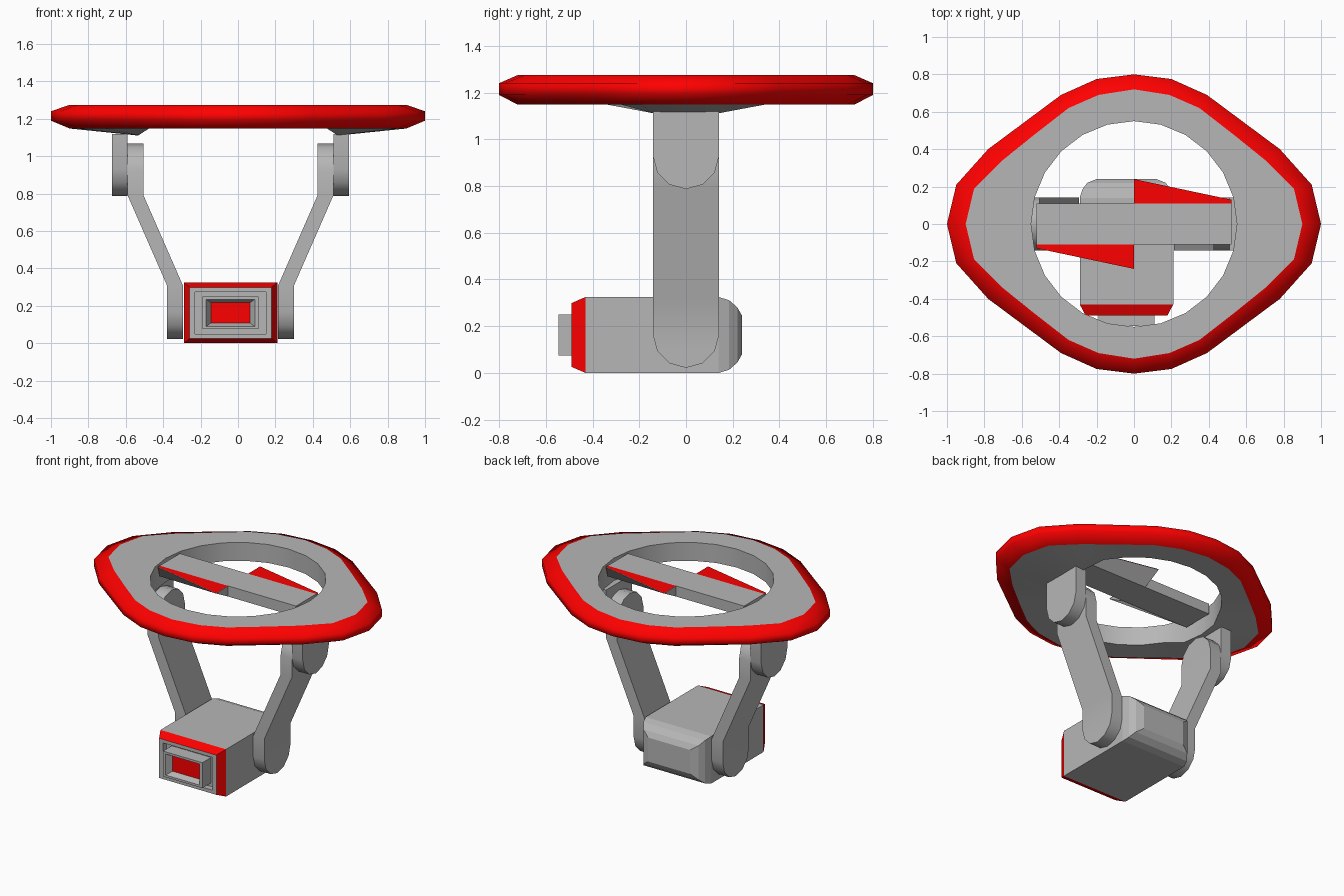
import bpy, bmesh
from math import sin, cos, pi, radians

if "Cube" in bpy.data.objects:
    bpy.data.objects.remove(bpy.data.objects["Cube"])


def colour(name, rgb):
    m = bpy.data.materials.new(name)
    m.diffuse_color = (*rgb, 1)
    m.use_nodes = True
    m.node_tree.nodes["Principled BSDF"].inputs["Base Color"].default_value = m.diffuse_color
    return m


red = colour("red", (1, 0, 0))
grey = colour("grey", (.47, .47, .47))
CX = -0.04                      # the body and arms sit slightly off centre


def make(name, verts, faces, mat=grey, smooth=None, closed=True):
    me = bpy.data.meshes.new(name)
    me.from_pydata(verts, [], faces)
    if closed:
        bm = bmesh.new()
        bm.from_mesh(me)
        bmesh.ops.recalc_face_normals(bm, faces=bm.faces)
        bm.to_mesh(me)
        bm.free()
    ob = bpy.data.objects.new(name, me)
    bpy.context.collection.objects.link(ob)
    me.materials.append(mat)
    if smooth:
        bpy.ops.object.select_all(action='DESELECT')
        ob.select_set(True)
        bpy.context.view_layer.objects.active = ob
        bpy.ops.object.shade_smooth_by_angle(angle=radians(smooth))
    return ob


def loft(name, rings, mat=grey, first=False, last=False, smooth=None):
    n = len(rings[0])
    verts = [p for r in rings for p in r]
    faces = [(k*n + i, k*n + (i+1) % n, (k+1)*n + (i+1) % n, (k+1)*n + i)
             for k in range(len(rings) - 1) for i in range(n)]
    if first:
        faces.append(tuple(reversed(range(n))))
    if last:
        faces.append(tuple(range(len(verts) - n, len(verts))))
    return make(name, verts, faces, mat, smooth, first and last)


# Landing ring: 24-sided lens-shaped outline with a round hole
def four_way(quarter):
    half = quarter + [(-x, y) for x, y in quarter[-2::-1]]
    return half + [(x, -y) for x, y in half[-2:0:-1]]


outer = four_way([(1, 0), (.95, .21), (.78, .40), (.585, .545), (.39, .69), (.20, .775), (0, .80)])
border = four_way([(.90, 0), (.855, .19), (.71, .335), (.53, .48), (.35, .62), (.19, .69), (0, .72)])
hole = [(.55*cos(i*pi/12), .55*sin(i*pi/12)) for i in range(24)]


def level(pts, z):
    return [(x, y, z) for x, y in pts]


def sag(x):                     # underside dips towards the two brackets
    return 1.112 if abs(x) > .52 else 1.148


top, low = level(border, 1.275), level(border, 1.148)
loft("ring_rim", [low, level(outer, 1.19), level(outer, 1.24), top], red, smooth=75)
loft("ring_plate", [top, level(hole, 1.275), [(x, y, sag(x)) for x, y in hole], low], smooth=30)


# Rotor bar and its two tapered fins, red on top only
def bar_end(x):
    return [(x, -.11, 1.2), (x, .11, 1.2), (x, .11, 1.273), (x, -.11, 1.273)]


loft("rotor_bar", [bar_end(-.52), bar_end(.52)], first=True, last=True)
for s in (1, -1):
    loft("rotor_fin", [[(s*x, s*.11, 1.2), (s*x, s*.11, 1.27), (s*x, s*w, 1.27)]
                       for x, w in ((0, .24), (.52, .13))], first=True, last=True)
    make("rotor_fin_top", [(s*x, s*y, 1.273) for x, y in ((0, .11), (.52, .11), (.52, .13), (0, .24))],
         [(0, 1, 2, 3)], red, closed=False)


# Camera body: rectangular sections (y, inset in x, inset in z) from back to front
def section(y, ix, iz):
    x0, x1, z0, z1 = CX - .25 + ix, CX + .25 - ix, iz, .325 - iz
    return [(x0, y, z0), (x1, y, z0), (x1, y, z1), (x0, y, z1)]


def body_part(name, rows, **kw):
    loft(name, [section(*r) for r in rows], **kw)


body_part("body", [(.24, .09, .08), (.22, .04, .045), (.185, .014, .014), (.14, 0, 0), (-.43, 0, 0)],
          first=True)
body_part("front_band", [(-.43, 0, 0), (-.49, .032, .026)], mat=red)
body_part("lens_surround", [(-.49, .032, .026), (-.49, .06, .05), (-.45, .06, .05), (-.45, .10, .075),
                            (-.545, .10, .075), (-.545, .12, .09), (-.505, .145, .108)])
body_part("lens", [(-.504, .12, .09), (-.505, .145, .108)], mat=red, last=True)


# Arms and brackets: rounded straps, mirrored about the body's centre
def arc(zc, sign):
    return [(-sign*.142*cos(i*pi/6), zc - sign*.143*sin(i*pi/6)) for i in range(7)]


def arm_x(z):
    return .255 + .21*min(1, max(0, (z - .31)/.48))


strap = arc(.165, 1) + [(.142, .31), (.142, .79)] + arc(.925, -1) + [(-.142, .79), (-.142, .31)]
n = len(strap)
patches = [list(range(8)) + [17], [17, 7, 8, 16], list(range(8, 17))]
sides = [(i, (i+1) % n, (i+1) % n + n, i + n) for i in range(n)]
hanger = arc(.93, 1) + [(.142, 1.12), (-.142, 1.12)]

for s in (-1, 1):
    verts = [(CX + s*(arm_x(z) + t), y, z) for t in (0, .085) for y, z in strap]
    make("arm", verts, patches + [[i + n for i in p] for p in patches] + sides, smooth=32)
    loft("bracket", [[(CX + s*d, y, z) for y, z in hanger] for d in (.55, .633)],
         first=True, last=True, smooth=32)
